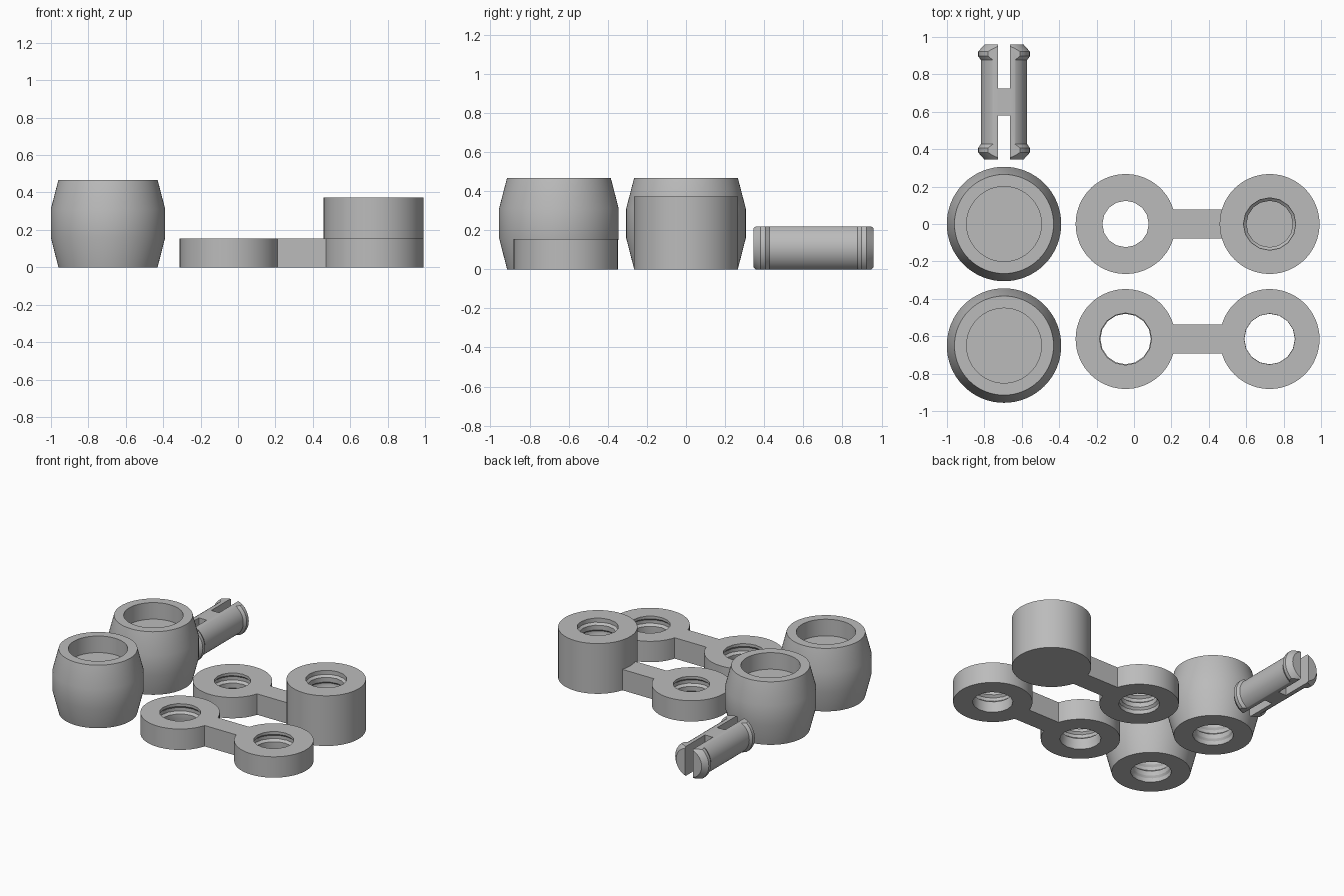
import bpy
import bmesh
from math import sin, cos, pi, asin
from mathutils import Matrix, Vector

if "Cube" in bpy.data.objects:
    bpy.data.objects.remove(bpy.data.objects["Cube"])

grey = bpy.data.materials.new("plain grey")
grey.use_nodes = True
GREY = (0.5, 0.5, 0.5, 1)
grey.diffuse_color = GREY
grey.node_tree.nodes["Principled BSDF"].inputs["Base Color"].default_value = GREY

DISC, ARM, THICK = 0.267, 0.077, 0.155
LEFT_X, RIGHT_X = -0.045, 0.725


def make(name, bm):
    bmesh.ops.recalc_face_normals(bm, faces=bm.faces)
    mesh = bpy.data.meshes.new(name)
    bm.to_mesh(mesh)
    bm.free()
    obj = bpy.data.objects.new(name, mesh)
    bpy.context.collection.objects.link(obj)
    mesh.materials.append(grey)
    return obj


def lathe(name, profile, centre, sides=64, turn=None):
    """Revolve (radius, height) points into a closed solid."""
    bm = bmesh.new()
    rings = [[bm.verts.new((r * cos(2 * pi * i / sides), r * sin(2 * pi * i / sides), z))
              for i in range(sides)] for r, z in profile]
    for low, high in zip(rings, rings[1:]):
        for i in range(sides):
            j = (i + 1) % sides
            bm.faces.new((low[i], low[j], high[j], high[i]))
    bm.faces.new(rings[0][::-1])
    bm.faces.new(rings[-1])
    if turn:
        bm.transform(turn)
    bm.transform(Matrix.Translation(centre))
    return make(name, bm)


def box(name, centre, size):
    bm = bmesh.new()
    bmesh.ops.create_cube(bm, size=1)
    bm.transform(Matrix.Translation(centre) @ Matrix.Diagonal((*size, 1)))
    return make(name, bm)


def carve(obj, cutter, operation="DIFFERENCE"):
    mod = obj.modifiers.new("carve", "BOOLEAN")
    mod.operation, mod.solver, mod.object = operation, "EXACT", cutter
    bpy.context.view_layer.objects.active = obj
    bpy.ops.object.modifier_apply(modifier=mod.name)
    bpy.data.objects.remove(cutter)


def smooth(obj):
    bpy.ops.object.select_all(action="DESELECT")
    obj.select_set(True)
    bpy.context.view_layer.objects.active = obj
    bpy.ops.object.shade_smooth_by_angle(angle=0.5)


def snap_hole(mouth, neck, end, length):
    """Bore profile with a groove for the pin's lip, starting at the mating face."""
    return [(mouth, -0.02), (mouth, 0.03), (neck, 0.045), (neck, 0.08), (neck + 0.018, 0.095),
            (neck + 0.018, 0.12), (end, 0.135), (end, length)]


def link_plate(name, y, both_ends):
    """Round disc with an arm, which may end in a second disc."""
    a = asin(ARM / DISC)
    steps = 56
    arc = [Vector((cos(t), sin(t))) * DISC
           for t in (a + (2 * pi - 2 * a) * i / steps for i in range(steps + 1))]
    outline = [(LEFT_X + p.x, y + p.y) for p in arc]
    if both_ends:
        outline += [(RIGHT_X - p.x, y - p.y) for p in arc]
    else:
        outline += [(RIGHT_X - 0.22, y - ARM), (RIGHT_X - 0.22, y + ARM)]
    bm = bmesh.new()
    face = bm.faces.new([bm.verts.new((*p, 0)) for p in outline])
    top = bmesh.ops.extrude_face_region(bm, geom=[face])["geom"]
    bmesh.ops.translate(bm, vec=(0, 0, THICK), verts=[g for g in top if isinstance(g, bmesh.types.BMVert)])
    return make(name, bm)


# Barrels: wide cup on top, snap bore underneath
for name, y in (("back_barrel", 0), ("front_barrel", -0.65)):
    spot = (-0.695, y, 0)
    barrel = lathe(name, [(0.265, 0), (0.306, 0.16), (0.306, 0.31), (0.265, 0.468)], spot)
    carve(barrel, lathe("cup", [(0.2, 0.345), (0.2, 0.5)], spot))
    carve(barrel, lathe("bore", snap_hole(0.138, 0.128, 0.136, 0.2), spot, 16))
    smooth(barrel)

# Link with two open ends
outer_link = link_plate("outer_link", -0.615, True)
for x, radius in ((LEFT_X, 0.139), (RIGHT_X, 0.136)):
    carve(outer_link, lathe("bore", snap_hole(radius, 0.135, radius, 0.2), (x, -0.615, 0), 16))
smooth(outer_link)

# Link with one open end, joined to a tall post
inner_link = link_plate("inner_link", 0, False)
carve(inner_link, lathe("bore", snap_hole(0.138, 0.124, 0.124, 0.2), (LEFT_X, 0, 0), 16))
smooth(inner_link)

# Tall post with a blind bore from the top
post = lathe("post", [(DISC, 0), (DISC, 0.373)], (RIGHT_X, 0, 0))
carve(post, lathe("bore", snap_hole(0.14, 0.124, 0.134, 0.2), (RIGHT_X, 0, 0.373), 16,
                  Matrix.Rotation(pi, 4, "X")))
smooth(post)

# Split snap pin lying along y, flattened above and below
PIN = Vector((-0.695, 0.652, 0.109))
half = [(0.124, 0.21), (0.124, 0.225), (0.138, 0.245), (0.138, 0.27), (0.105, 0.307)]
pin = lathe("snap_pin", [(r, -z) for r, z in half[::-1]] + half, PIN, 48, Matrix.Rotation(pi / 2, 4, "X"))
carve(pin, box("flats", PIN, (1, 1, 0.218)), "INTERSECT")
for side in (-1, 1):
    carve(pin, box("slot", PIN + Vector((0, side * 0.222, 0)), (0.064, 0.3, 0.5)))
smooth(pin)
